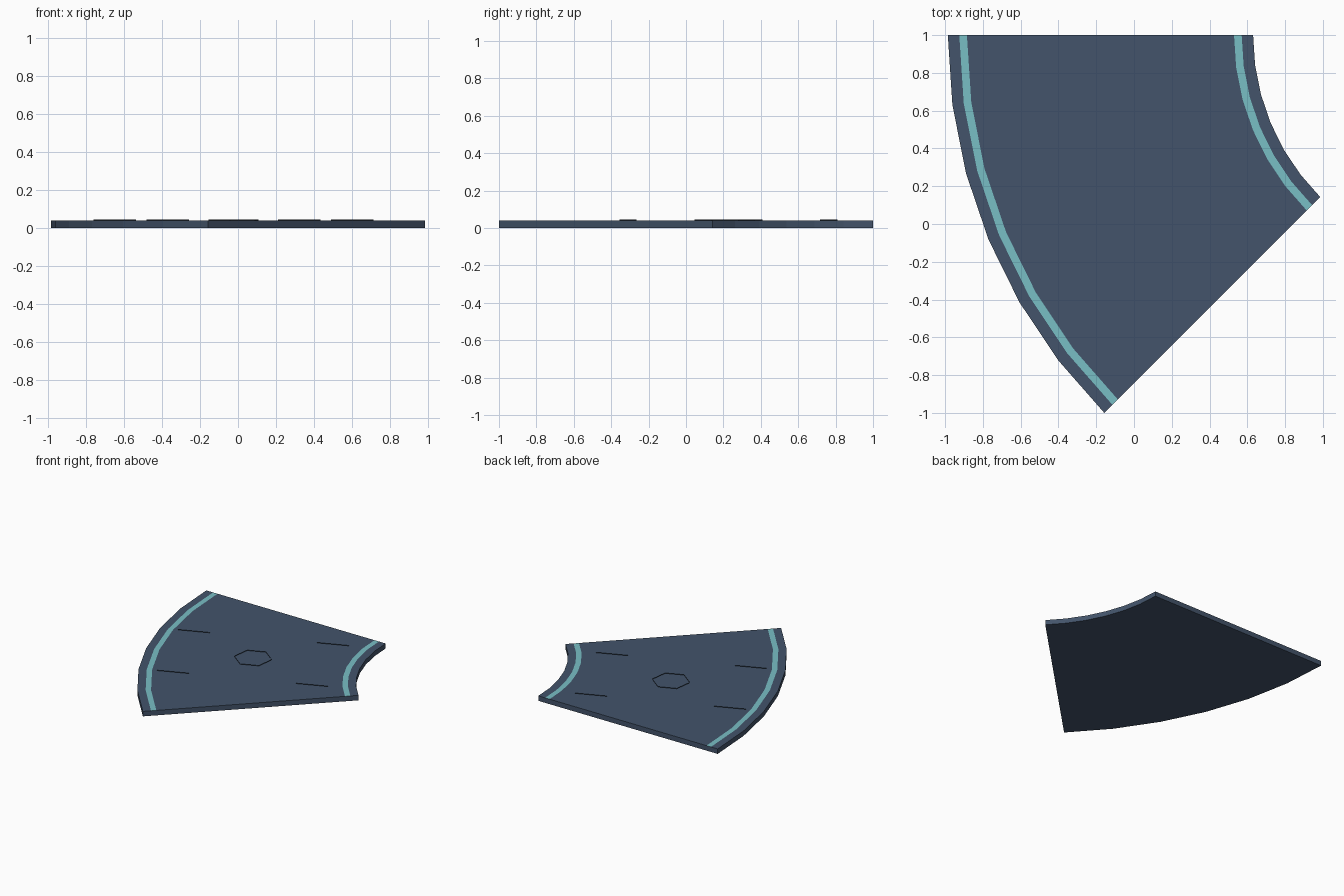
import bpy, bmesh, math

if "Cube" in bpy.data.objects:
    bpy.data.objects.remove(bpy.data.objects["Cube"])

U = 2 / (7 * math.sin(math.radians(45)))     # design unit: wedge radii 3 to 7
CX, CY = (7 + 3 * math.cos(math.radians(45))) * U / 2, 1.0   # arc centre
H = 0.1 * U
SEG = 6


def material(name, rgb):
    m = bpy.data.materials.new(name)
    m.diffuse_color = (*rgb, 1)
    m.use_nodes = True
    m.node_tree.nodes["Principled BSDF"].inputs["Base Color"].default_value = m.diffuse_color
    return m


slate = material("slate blue", (0.056, 0.088, 0.145))
teal = material("pale teal", (0.19, 0.52, 0.56))
dark = material("dark line", (0.012, 0.017, 0.024))


def polar(r, deg, z):
    a = math.radians(180 + deg)
    return (CX + r * U * math.cos(a), CY + r * U * math.sin(a), z)


def finish(name, bm, mats):
    me = bpy.data.meshes.new(name)
    bm.to_mesh(me)
    bm.free()
    for m in mats:
        me.materials.append(m)
    ob = bpy.data.objects.new(name, me)
    bpy.context.collection.objects.link(ob)
    return ob


# Curved floor slab: rings of faces, with the two narrow rings as teal stripes
radii = [3, 3.15, 3.25, 6.75, 6.85, 7]
bm = bmesh.new()
top = [[bm.verts.new(polar(r, 45 * i / SEG, H)) for i in range(SEG + 1)] for r in radii]
for k in range(len(radii) - 1):
    for i in range(SEG):
        f = bm.faces.new((top[k][i], top[k + 1][i], top[k + 1][i + 1], top[k][i + 1]))
        f.material_index = 1 if k in (1, 3) else 0
low = bmesh.ops.extrude_face_region(bm, geom=bm.faces[:])["geom"]
for g in low:
    if isinstance(g, bmesh.types.BMVert):
        g.co.z = 0
    elif isinstance(g, bmesh.types.BMFace):
        g.material_index = 0
# Only the upper faces keep the stripe colour
for f in bm.faces:
    flat_top = all(v.co.z > H * 0.9 for v in f.verts)
    r = math.hypot(f.calc_center_median().x - CX, f.calc_center_median().y - CY) / U
    f.material_index = int(flat_top and (3.1 < r < 3.26 or 6.7 < r < 6.86))
bmesh.ops.recalc_face_normals(bm, faces=bm.faces[:])
finish("curved_floor_slab", bm, [slate, teal])


# Hair-thin upright marking lines, laid out about the middle of the wedge
def local(e, t):
    a = math.radians(202.5)
    mx, my, _ = polar(5, 22.5, 0)
    return (mx + U * (e * math.cos(a) + t * math.sin(a)),
            my + U * (e * math.sin(a) - t * math.cos(a)))


def mark(name, points):
    bm = bmesh.new()
    rows = [[bm.verts.new((*local(*p), z)) for p in points] for z in (H, H + 0.004)]
    for i in range(len(points) - 1):
        bm.faces.new((rows[0][i], rows[0][i + 1], rows[1][i + 1], rows[1][i]))
    finish(name, bm, [dark])


# Four panel lines and a central hexagon
for e in (-1.3, 1.3):
    for t in (-0.9, 0.9):
        mark("panel_line", [(e - 0.3, t), (e + 0.3, t)])
mark("hexagon_line", [(0.35 * math.cos(math.radians(60 * i)),
                       0.35 * math.sin(math.radians(60 * i))) for i in range(7)])
